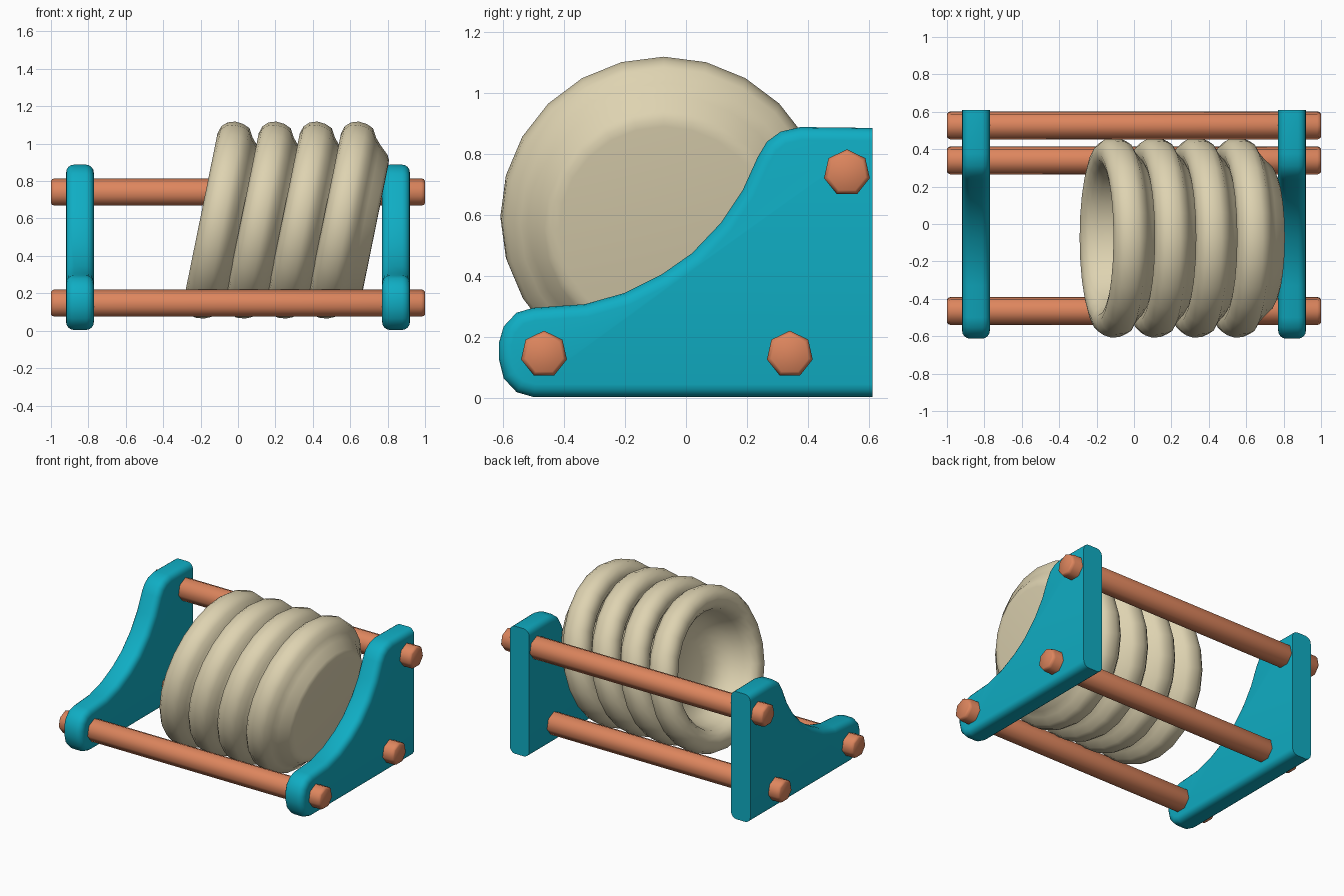
import bpy, bmesh, math
from mathutils import Matrix, Vector

if "Cube" in bpy.data.objects:
    bpy.data.objects.remove(bpy.data.objects["Cube"])


def material(name, col):
    m = bpy.data.materials.new(name)
    m.diffuse_color = (*col, 1)
    m.use_nodes = True
    m.node_tree.nodes["Principled BSDF"].inputs["Base Color"].default_value = m.diffuse_color
    return m


TEAL = material("teal", (0.005, 0.42, 0.55))
COPPER = material("copper", (0.72, 0.235, 0.11))
CREAM = material("cream", (0.73, 0.65, 0.44))


def finish(bm, name, mat, angle):
    bmesh.ops.recalc_face_normals(bm, faces=bm.faces)
    me = bpy.data.meshes.new(name)
    bm.to_mesh(me)
    bm.free()
    me.materials.append(mat)
    ob = bpy.data.objects.new(name, me)
    bpy.context.collection.objects.link(ob)
    bpy.ops.object.select_all(action='DESELECT')
    ob.select_set(True)
    bpy.context.view_layer.objects.active = ob
    bpy.ops.object.shade_smooth_by_angle(angle=math.radians(angle))
    return ob


# side panels: curved outline in y,z, rounded everywhere but the flat back
OUTLINE = [(.61, .004), (-.50, .004), (-.555, .02), (-.597, .065), (-.613, .13),
           (-.613, .18), (-.597, .235), (-.555, .28), (-.50, .296), (-.33, .308),
           (-.20, .345), (-.08, .405), (.02, .475), (.115, .575), (.185, .68),
           (.235, .79), (.265, .84), (.31, .873), (.375, .888), (.61, .885)]


def panel(name, cx):
    bm = bmesh.new()
    h = 0.074
    base = bm.faces.new([bm.verts.new((cx - h, y, z)) for y, z in OUTLINE])
    ext = bmesh.ops.extrude_face_region(bm, geom=[base], use_keep_orig=True)
    vs = [g for g in ext['geom'] if isinstance(g, bmesh.types.BMVert)]
    bmesh.ops.translate(bm, verts=vs, vec=(2 * h, 0, 0))
    bmesh.ops.recalc_face_normals(bm, faces=bm.faces)
    rim = [e for e in bm.edges
           if abs(e.verts[0].co.x - e.verts[1].co.x) < 1e-5
           and min(v.co.y for v in e.verts) < 0.6]
    bmesh.ops.bevel(bm, geom=rim, offset=0.042, segments=4, profile=0.5,
                    affect='EDGES', clamp_overlap=True)
    finish(bm, name, TEAL, 40)


panel("left_side_panel", -0.845)
panel("right_side_panel", 0.845)


# seven-sided cross rods with softened ends
def rod(name, y, z, r=0.077):
    bm = bmesh.new()
    rings = []
    for x, s in ((-1, .82), (-.994, .93), (-.98, 1), (.98, 1), (.994, .93), (1, .82)):
        rings.append([bm.verts.new((x, y + r * s * math.sin(math.tau * i / 7),
                                    z + r * s * math.cos(math.tau * i / 7)))
                      for i in range(7)])
    for a, b in zip(rings, rings[1:]):
        for i in range(7):
            j = (i + 1) % 7
            bm.faces.new((a[i], a[j], b[j], b[i]))
    bm.faces.new(rings[0])
    bm.faces.new(rings[-1])
    finish(bm, name, COPPER, 60)


rod("front_rod", -0.465, 0.144)
rod("lower_back_rod", 0.34, 0.144)
rod("upper_back_rod", 0.527, 0.738)

# bowls: lathe profile as (distance along axis, radius), from base to inside
PROFILE = [(.282, 0), (.282, .343), (.279, .368), (.267, .391), (.217, .437),
           (.188, .470), (.162, .515), (.125, .531), (.08, .535), (.04, .522),
           (.012, .495), (0, .455), (.010, .415), (.038, .386), (.08, .372),
           (.14, .355), (.20, .32), (.24, .26), (.255, .17), (.255, 0)]
TILT = math.radians(11.5)


def bowl(name, x):
    bm = bmesh.new()
    n = 24
    place = Matrix.Translation((x, -0.073, 0.61)) @ Matrix.Rotation(TILT, 4, 'Y')
    rings = []
    for t, r in PROFILE:
        if r == 0:
            rings.append([bm.verts.new(place @ Vector((t, 0, 0)))] * n)
        else:
            rings.append([bm.verts.new(place @ Vector((
                t, r * math.sin(math.tau * i / n), r * math.cos(math.tau * i / n))))
                for i in range(n)])
    for a, b in zip(rings, rings[1:]):
        for i in range(n):
            j = (i + 1) % n
            quad = list(dict.fromkeys((a[i], a[j], b[j], b[i])))
            bm.faces.new(quad)
    finish(bm, name, CREAM, 50)


for k in range(4):
    bowl(f"bowl_{k + 1}", -0.2 + 0.22 * k)
